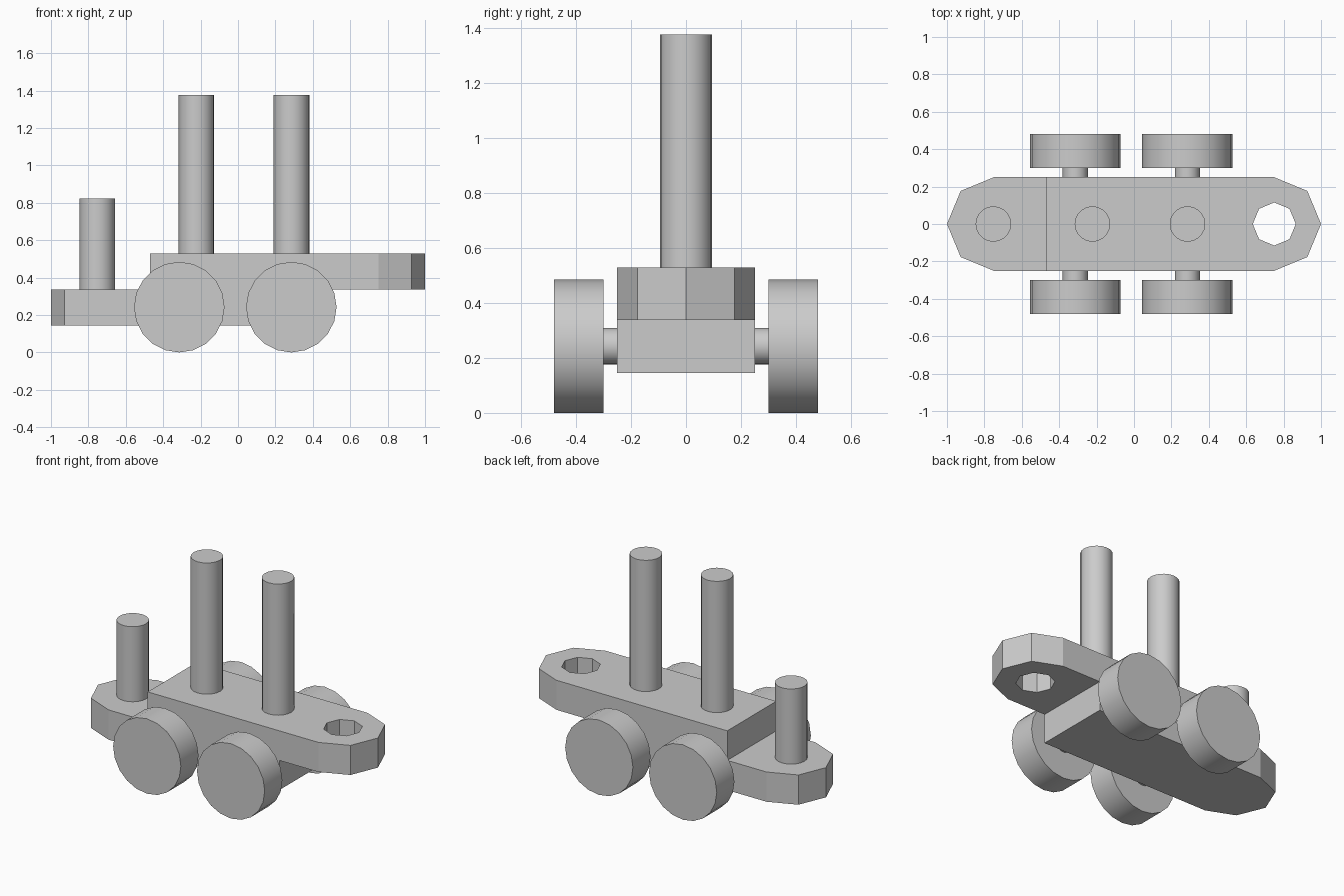
import bpy, bmesh, math
from mathutils import Matrix

cube = bpy.data.objects.get("Cube")
if cube:
    bpy.data.objects.remove(cube, do_unlink=True)

grey = bpy.data.materials.new("plain grey")
grey.use_nodes = True
colour = (0.6, 0.6, 0.6, 1)
grey.diffuse_color = colour
grey.node_tree.nodes["Principled BSDF"].inputs["Base Color"].default_value = colour


def add_object(name, bm):
    mesh = bpy.data.meshes.new(name)
    bmesh.ops.recalc_face_normals(bm, faces=bm.faces)
    bm.to_mesh(mesh)
    bm.free()
    mesh.materials.append(grey)
    obj = bpy.data.objects.new(name, mesh)
    bpy.context.collection.objects.link(obj)
    return obj


def prism(name, outline, bottom, top):
    bm = bmesh.new()
    face = bm.faces.new([bm.verts.new((x, y, bottom)) for x, y in outline])
    grown = bmesh.ops.extrude_face_region(bm, geom=[face], use_keep_orig=True)
    new_verts = [v for v in grown["geom"] if isinstance(v, bmesh.types.BMVert)]
    bmesh.ops.translate(bm, verts=new_verts, vec=(0, 0, top - bottom))
    return add_object(name, bm)


def cylinder(name, radius, length, centre, along_y=False, sides=20, smooth=True):
    bm = bmesh.new()
    place = Matrix.Translation(centre)
    if along_y:
        place = place @ Matrix.Rotation(math.pi / 2, 4, "X")
    bmesh.ops.create_cone(bm, cap_ends=True, segments=sides, radius1=radius,
                          radius2=radius, depth=length, matrix=place)
    obj = add_object(name, bm)
    if smooth:
        bpy.ops.object.select_all(action="DESELECT")
        obj.select_set(True)
        bpy.context.view_layer.objects.active = obj
        bpy.ops.object.shade_smooth_by_angle(angle=math.radians(30))
    return obj


def combine(target, helper, operation):
    helper.hide_render = True
    mod = target.modifiers.new(operation.lower(), "BOOLEAN")
    mod.object, mod.operation, mod.solver = helper, operation, "EXACT"
    bpy.ops.object.select_all(action="DESELECT")
    target.select_set(True)
    bpy.context.view_layer.objects.active = target
    bpy.ops.object.modifier_apply(modifier=mod.name)
    bpy.data.objects.remove(helper, do_unlink=True)


# Bar outline: square at one end, half an octagon at the other
HALF, END, SQUARE = 0.25, 0.75, -0.47
outline = [(SQUARE, -HALF)]
for i in range(5):
    a = math.radians(-90 + 45 * i)
    outline.append((END + HALF * math.cos(a), HALF * math.sin(a)))
outline.append((SQUARE, HALF))

# Two stepped bars joined into a chassis, with an octagonal coupling hole
LOW, MID, HIGH = 0.145, 0.337, 0.528
chassis = prism("chassis", outline, MID, HIGH)
hole = cylinder("coupling_hole", 0.115, 1, (END, 0, MID), sides=8, smooth=False)
# turn the octagon so its corners lie on the axes
corner = max(hole.data.vertices, key=lambda v: v.co.x)
angle = math.atan2(corner.co.y, corner.co.x - END)
hole.data.transform(Matrix.Translation((END, 0, 0)) @ Matrix.Rotation(-angle, 4, "Z")
                    @ Matrix.Translation((-END, 0, 0)))
combine(chassis, hole, "DIFFERENCE")
lower_bar = prism("lower_bar", [(-x, y) for x, y in outline], LOW, MID)
combine(chassis, lower_bar, "UNION")

# Upright pegs
for name, x, base, top in (("coupling_peg", -0.752, MID, 0.822),
                           ("rear_peg", -0.222, HIGH, 1.375),
                           ("front_peg", 0.286, HIGH, 1.375)):
    cylinder(name, 0.095, top - base, (x, 0, (base + top) / 2))

# Wheels on short axle stubs
RADIUS = 0.242
for end, x in (("rear", -0.314), ("front", 0.285)):
    for side, s in (("near", -1), ("far", 1)):
        cylinder(f"{end}_{side}_wheel", RADIUS, 0.18, (x, s * 0.39, RADIUS), along_y=True)
        cylinder(f"{end}_{side}_axle", 0.067, 0.05, (x, s * 0.275, RADIUS), along_y=True)
